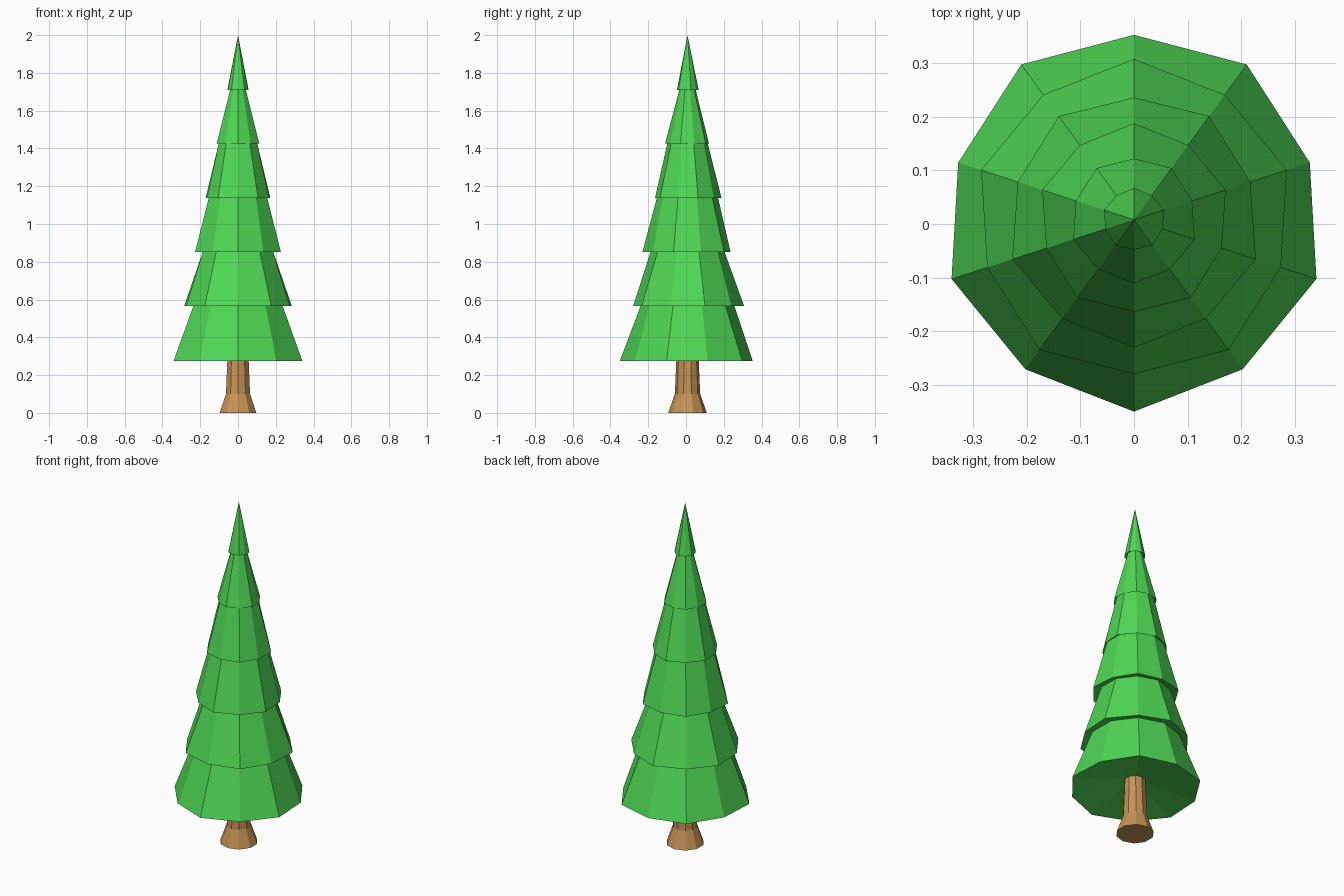
import bpy, bmesh, math

if "Cube" in bpy.data.objects:
    bpy.data.objects.remove(bpy.data.objects["Cube"])

SIDES = 10
CY = 0.008  # tree axis sits slightly behind the origin


def material(name, color):
    m = bpy.data.materials.new(name)
    m.diffuse_color = color
    m.use_nodes = True
    m.node_tree.nodes["Principled BSDF"].inputs["Base Color"].default_value = m.diffuse_color
    return m


def ring(bm, r_even, r_odd, z):
    verts = []
    for i in range(SIDES):
        a = math.pi / 2 + i * math.tau / SIDES
        r = r_odd if i % 2 else r_even
        verts.append(bm.verts.new((r * math.cos(a), CY + r * math.sin(a), z)))
    return verts


def lathe(name, rings, bottom_z, top_z, mat):
    """Faceted stack of rings, closed by a fan at each end."""
    bm = bmesh.new()
    loops = [ring(bm, *r) for r in rings]
    bottom = bm.verts.new((0, CY, bottom_z))
    top = bm.verts.new((0, CY, top_z))
    for i in range(SIDES):
        j = (i + 1) % SIDES
        for a, b in zip(loops, loops[1:]):
            bm.faces.new((a[i], a[j], b[j], b[i]))
        bm.faces.new((bottom, loops[0][j], loops[0][i]))
        bm.faces.new((top, loops[-1][i], loops[-1][j]))
    bmesh.ops.recalc_face_normals(bm, faces=bm.faces[:])
    mesh = bpy.data.meshes.new(name)
    bm.to_mesh(mesh)
    bm.free()
    mesh.materials.append(mat)
    obj = bpy.data.objects.new(name, mesh)
    bpy.context.collection.objects.link(obj)
    return obj


green = material("needles", (0.078, 0.68, 0.09, 1))
brown = material("bark", (0.56, 0.29, 0.09, 1))

# Foliage tiers: even radius, odd radius, bottom height, radius under the next tier
tiers = [
    (0.345, 0.358, 0.276, 0.245),
    (0.300, 0.288, 0.565, 0.193),
    (0.228, 0.239, 0.851, 0.160),
    (0.180, 0.172, 1.137, 0.105),
    (0.114, 0.119, 1.425, 0.041),
    (0.059, 0.056, 1.709, None),
]
rings = []
for k, (even, odd, z, upper) in enumerate(tiers):
    rings.append((even, odd, z))
    if upper:
        rings.append((upper, upper, tiers[k + 1][2] + 0.01))
lathe("foliage", rings, 0.336, 2.0, green)

# Flared trunk running up into the foliage
lathe("trunk", [(0.102, 0.102, 0), (0.067, 0.067, 0.1), (0.055, 0.055, 0.38)],
      0, 0.38, brown)
